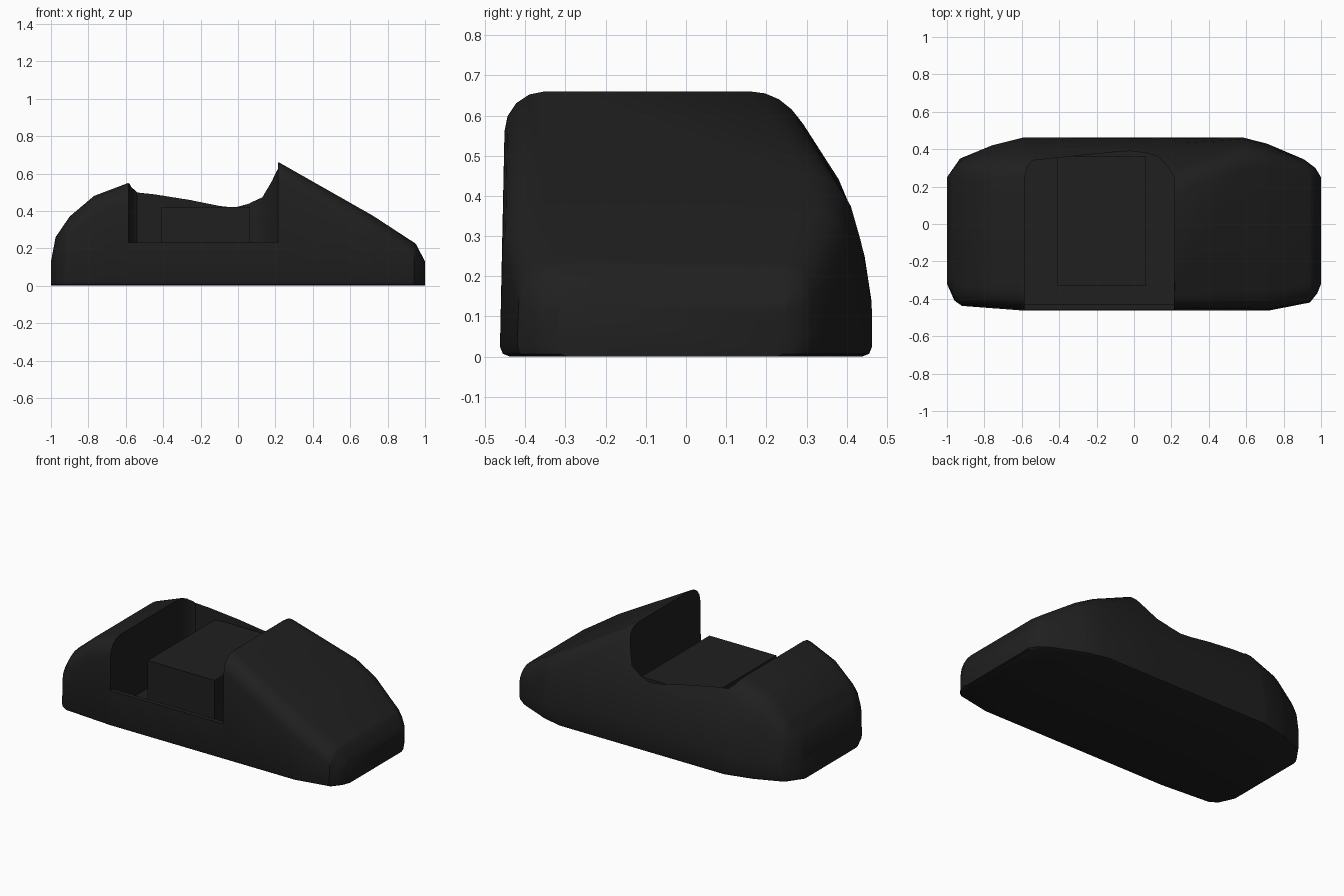
import bpy, bmesh, math

if "Cube" in bpy.data.objects:
    bpy.data.objects.remove(bpy.data.objects["Cube"])

mat = bpy.data.materials.new("black_plastic")
mat.diffuse_color = (0.014, 0.014, 0.014, 1)
mat.use_nodes = True
mat.node_tree.nodes["Principled BSDF"].inputs["Base Color"].default_value = mat.diffuse_color


def make_object(name, bm):
    bmesh.ops.recalc_face_normals(bm, faces=bm.faces)
    me = bpy.data.meshes.new(name)
    bm.to_mesh(me)
    bm.free()
    ob = bpy.data.objects.new(name, me)
    bpy.context.collection.objects.link(ob)
    me.materials.append(mat)
    return ob


def prism(name, outline, z0, z1):
    bm = bmesh.new()
    face = bm.faces.new([bm.verts.new((x, y, z0)) for x, y in outline])
    ext = bmesh.ops.extrude_face_region(bm, geom=[face])
    for v in ext["geom"]:
        if isinstance(v, bmesh.types.BMVert):
            v.co.z = z1
    return make_object(name, bm)


def rect(x0, x1, y0, y1):
    return [(x0, y0), (x1, y0), (x1, y1), (x0, y1)]


def interp(table, t):
    for (a, fa), (b, fb) in zip(table, table[1:]):
        if t <= b:
            return fa + (fb - fa) * (t - a) / (b - a)
    return table[-1][1]


# Body curves: front and back edges in plan, height along the length, lean of the back
FRONT = [(-1, -.32), (-.96, -.41), (-.92, -.438), (-.59, -.463), (.72, -.463), (.94, -.42), (.98, -.37), (1, -.32)]
BACK = [(-1, .25), (-.93, .35), (-.76, .42), (-.59, .463), (.58, .463), (.71, .43), (.91, .345), (.97, .3), (1, .25)]
HEIGHT = [(-1, .13), (-.975, .26), (-.9, .37), (-.77, .48), (-.585, .55), (.218, .66), (.72, .375), (.95, .225), (1, .13)]
LEAN = [(0, 0), (.13, 0), (.26, .02), (.41, .063), (.6, .185), (.7, .25)]


def section(x):
    yf, yb, h = interp(FRONT, x), interp(BACK, x), interp(HEIGHT, x)
    r = min(.1, h * .4) if abs(x) < 1 else .01
    side = lambda z: yf + .017 * z
    back = lambda z: yb - interp(LEAN, z)
    pts = [(yf + .025, 0), (yf + .007, .007), (yf, .025)]
    for i in range(5):                       # rounded front top edge
        a = math.pi / 2 * i / 4
        pts.append((side(h) + r * (1 - math.cos(a)), h - r + r * math.sin(a)))
    p0, p1, p2 = (back(h) - r * .8, h), (back(h), h), (back(h - r * .8), h - r * .8)
    for i in range(5):                       # rounded back top edge
        t = i / 4
        pts.append(tuple((1 - t) ** 2 * a + 2 * t * (1 - t) * b + t * t * c for a, b, c in zip(p0, p1, p2)))
    top = h - r * .8
    for k in (.75, .5, .25):                 # leaning back wall
        z = .025 + (top - .025) * k
        pts.append((back(z), z))
    pts += [(yb, .025), (yb - .007, .007), (yb - .025, 0)]
    return pts


# Main body lofted along its length
stations = sorted({x for t in (FRONT, BACK, HEIGHT) for x, _ in t})
bm = bmesh.new()
rings = [[bm.verts.new((x, y, z)) for y, z in section(x)] for x in stations]
for a, b in zip(rings, rings[1:]):
    for i in range(len(a)):
        j = (i + 1) % len(a)
        bm.faces.new((a[i], a[j], b[j], b[i]))
bm.faces.new(rings[0])
bm.faces.new(rings[-1])
body = make_object("dispenser_body", bm)

# Open well with a rounded back, and the lower front opening above a thin lip
well = [(-.585, -.43), (.215, -.43), (.215, .25), (.185, .3), (.13, .36), (.06, .38), (-.02, .39),
        (-.1, .385), (-.54, .34), (-.57, .31), (-.585, .25)]
cutters = [prism("well_cutter", well, .1, 1),
           prism("front_cutter", rect(-.585, .215, -.7, -.3), .23, 1)]
bpy.context.view_layer.objects.active = body
for c in cutters:
    c.hide_render = True
    m = body.modifiers.new(c.name, "BOOLEAN")
    m.operation, m.solver, m.object = "DIFFERENCE", "EXACT", c
    bpy.ops.object.modifier_apply(modifier=m.name)
    bpy.data.objects.remove(c)

# Block standing inside the well
prism("inner_block", rect(-.41, .065, -.33, .36), .09, .42)

bpy.ops.object.select_all(action="DESELECT")
body.select_set(True)
bpy.ops.object.shade_smooth_by_angle(angle=math.radians(35))
